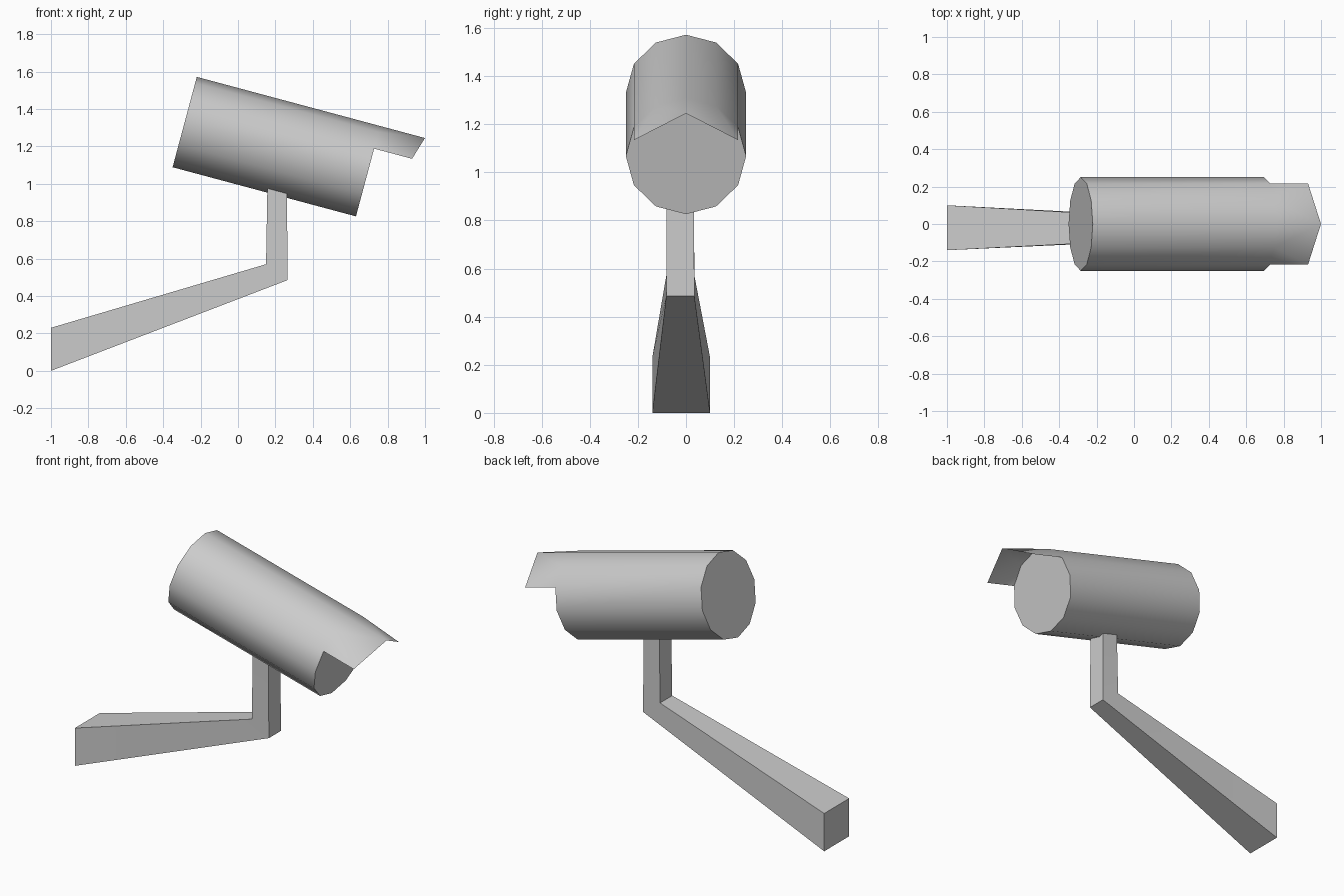
import bpy, bmesh
from math import sin, cos, pi, radians
from mathutils import Matrix, Vector

if "Cube" in bpy.data.objects:
    bpy.data.objects.remove(bpy.data.objects["Cube"])


def finish(bm, name, matrix=None):
    mesh = bpy.data.meshes.new(name)
    if matrix:
        bm.transform(matrix)
    bm.to_mesh(mesh)
    bm.free()
    ob = bpy.data.objects.new(name, mesh)
    bpy.context.collection.objects.link(ob)
    bpy.ops.object.select_all(action='DESELECT')
    ob.select_set(True)
    bpy.context.view_layer.objects.active = ob
    bpy.ops.object.shade_smooth_by_angle(angle=radians(40))
    return ob


# Camera housing: 12-sided tube along local x, with its top drawn out as a rain hood
SIDES, R, LENGTH = 12, 0.25, 1.015
bm = bmesh.new()


def ring(x):
    return [bm.verts.new((x, R * sin(2 * pi * i / SIDES), R * cos(2 * pi * i / SIDES)))
            for i in range(SIDES)]


back, front, cap = ring(0), ring(LENGTH), ring(LENGTH)
for i in range(SIDES):
    j = (i + 1) % SIDES
    bm.faces.new((back[i], back[j], front[j], front[i]))
bm.faces.new(back[::-1])
bm.faces.new(cap)

# Hood: ridge tip and two swept-back corners, mirrored left and right
tip = bm.verts.new((1.263, 0, R))
for s in (1, -1):
    corner = bm.verts.new((1.225, s * R * sin(pi / 3), R * cos(pi / 3)))
    top, mid, low = front[0], front[s], front[2 * s]
    for f in ((top, mid, tip), (mid, corner, tip), (mid, low, corner)):
        bm.faces.new(f if s > 0 else f[::-1])
# outward orientation for every wall and hood face
for f in bm.faces:
    f.normal_update()
    if f.normal.dot(f.calc_center_median() - Vector((0.5, 0, 0))) < 0:
        f.normal_flip()
tilt = Matrix.Translation((-0.285, 0, 1.33)) @ Matrix.Rotation(radians(15), 4, 'Y')
finish(bm, "camera_housing", tilt)

# Mounting arm: rectangular sections (lower x, z, upper x, z, y min, y max)
sections = [
    (-1.0, 0.0, -1.0, 0.23, -0.14, 0.10),
    (0.265, 0.485, 0.15, 0.57, -0.082, 0.035),
    (0.262, 0.955, 0.157, 0.975, -0.082, 0.032),
]
bm = bmesh.new()
rings = [[bm.verts.new(p) for p in ((x0, y0, z0), (x0, y1, z0), (x1, y1, z1), (x1, y0, z1))]
         for x0, z0, x1, z1, y0, y1 in sections]
for a, b in zip(rings, rings[1:]):
    for i in range(4):
        j = (i + 1) % 4
        bm.faces.new((a[i], a[j], b[j], b[i]))
bm.faces.new(rings[0][::-1])
bm.faces.new(rings[-1])
bmesh.ops.recalc_face_normals(bm, faces=bm.faces)
finish(bm, "mounting_arm")
